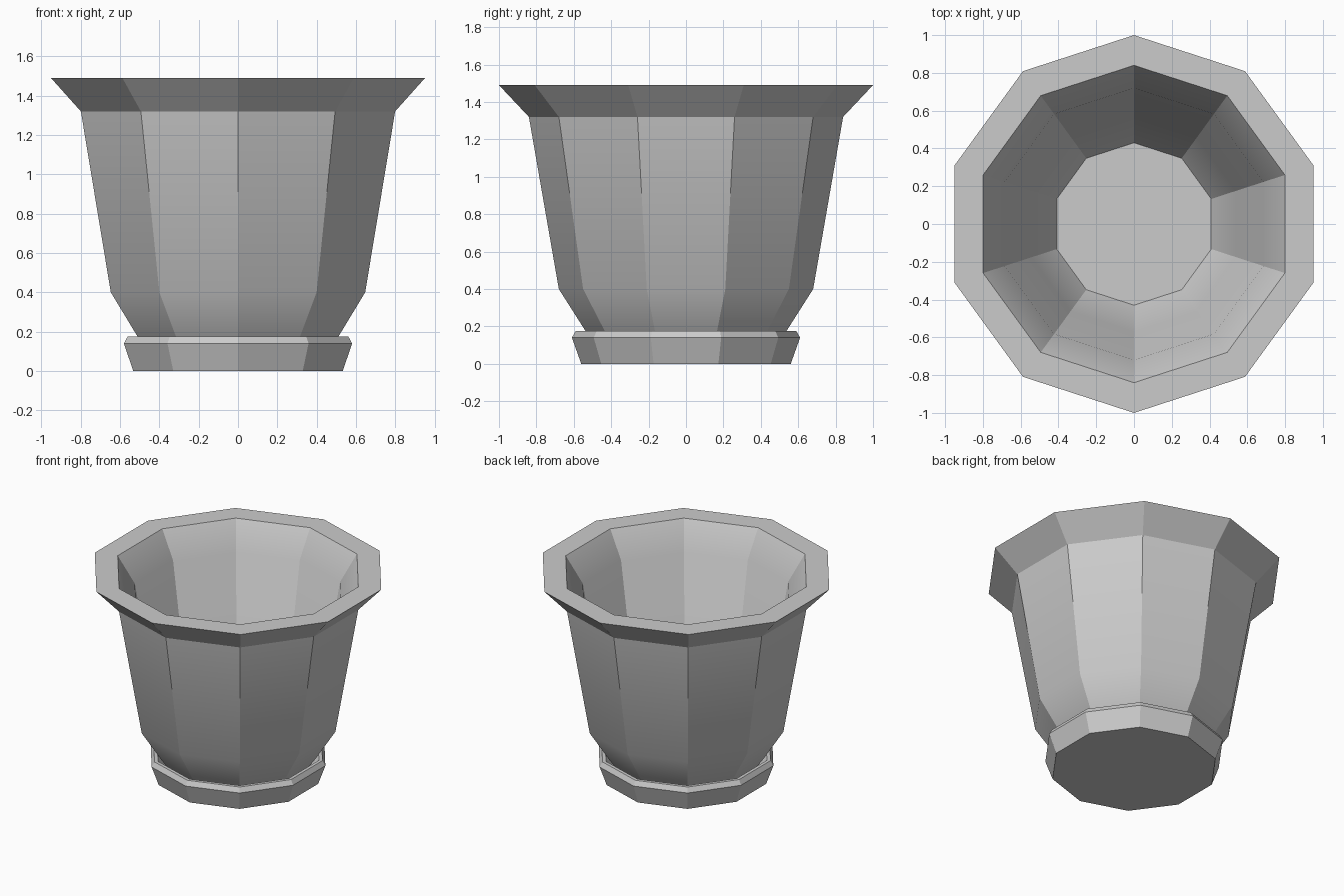
import bpy
import math

SIDES = 10

cube = bpy.data.objects.get("Cube")
if cube:
    bpy.data.objects.remove(cube, do_unlink=True)

# Single clay colour
clay = bpy.data.materials.new("light_grey_clay")
clay.use_nodes = True
colour = (0.6, 0.6, 0.6, 1.0)
clay.diffuse_color = colour
clay.node_tree.nodes["Principled BSDF"].inputs["Base Color"].default_value = colour


def turned(name, profile):
    """Turn a (radius, height) profile into a closed ten-sided body."""
    verts, faces = [], []
    for radius, z in profile:
        for i in range(SIDES):
            a = math.pi / 2 + 2 * math.pi * i / SIDES
            verts.append((radius * math.cos(a), radius * math.sin(a), z))
    for ring in range(len(profile) - 1):
        low, high = ring * SIDES, (ring + 1) * SIDES
        for i in range(SIDES):
            j = (i + 1) % SIDES
            faces.append((low + i, low + j, high + j, high + i))
    # End caps
    faces.append(tuple(reversed(range(SIDES))))
    last = (len(profile) - 1) * SIDES
    faces.append(tuple(range(last, last + SIDES)))

    mesh = bpy.data.meshes.new(name)
    mesh.from_pydata(verts, [], faces)
    mesh.materials.append(clay)
    obj = bpy.data.objects.new(name, mesh)
    bpy.context.collection.objects.link(obj)

    # Panels stay crisp, gentle bends along each panel are smooth
    bpy.ops.object.select_all(action="DESELECT")
    obj.select_set(True)
    bpy.context.view_layer.objects.active = obj
    bpy.ops.object.shade_smooth_by_angle(angle=math.radians(24))
    return obj


# Pot: outer wall, flared lip, flat rim, inner wall and floor
turned("pot", [
    (0.49, 0.11), (0.54, 0.18), (0.68, 0.40), (0.84, 1.32), (1.0, 1.49),
    (0.84, 1.49), (0.72, 1.30), (0.57, 0.42), (0.43, 0.20),
])

# Saucer: flared side, bevelled edge and shallow tray
turned("saucer", [
    (0.56, 0.0), (0.61, 0.14), (0.59, 0.175), (0.565, 0.175), (0.51, 0.10),
])
